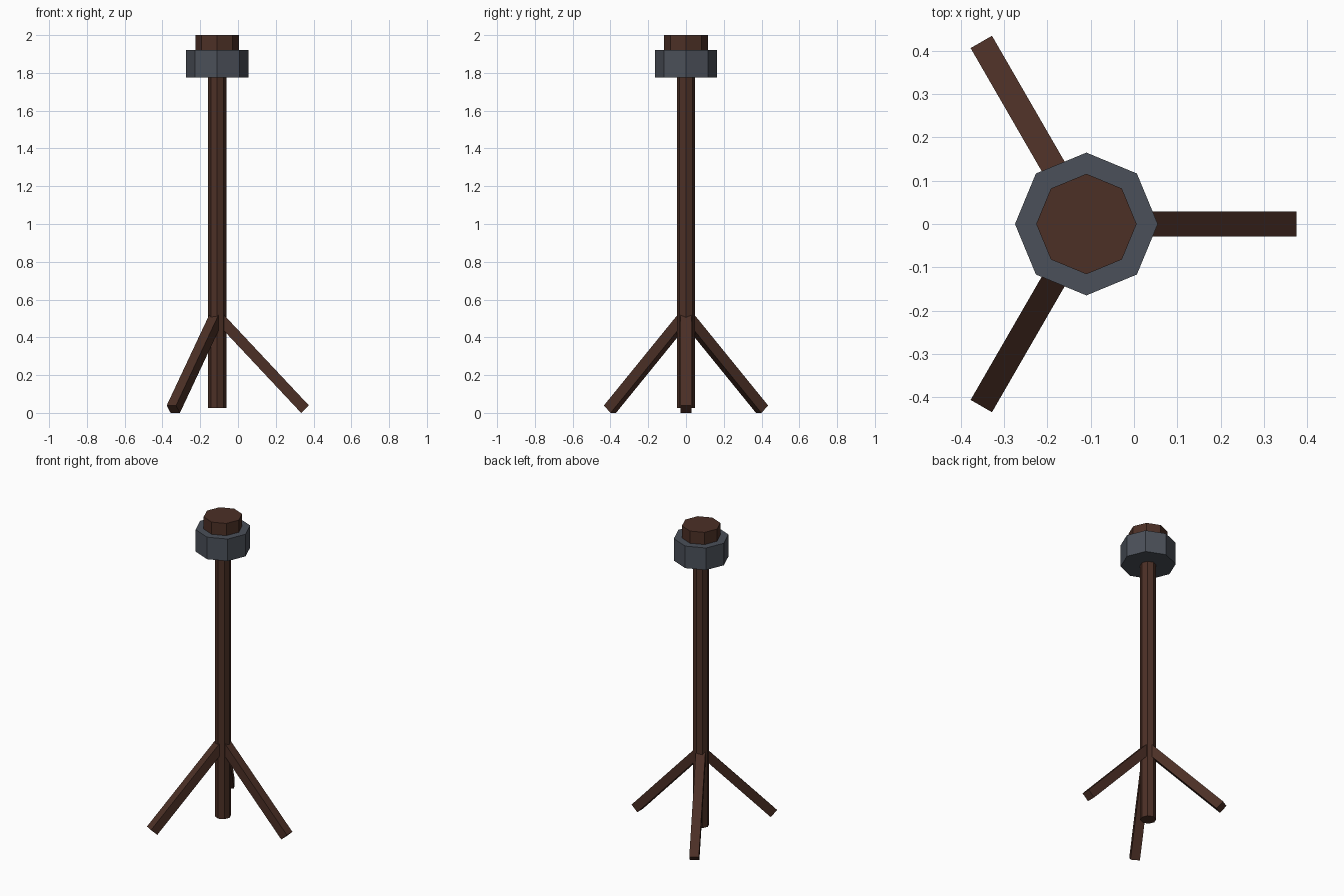
import bpy, math
from mathutils import Matrix, Vector

if "Cube" in bpy.data.objects:
    bpy.data.objects.remove(bpy.data.objects["Cube"])

CX = -0.11  # pole axis


def material(name, rgb):
    m = bpy.data.materials.new(name)
    m.diffuse_color = (*rgb, 1)
    m.use_nodes = True
    m.node_tree.nodes["Principled BSDF"].inputs["Base Color"].default_value = m.diffuse_color
    return m


wood = material("dark wood", (0.072, 0.029, 0.019))
iron = material("dark iron", (0.070, 0.080, 0.100))


def octagon(name, radius, z0, z1, mat):
    bpy.ops.mesh.primitive_cylinder_add(vertices=8, radius=radius, depth=z1 - z0,
                                        location=(CX, 0, (z0 + z1) / 2))
    ob = bpy.context.object
    ob.name = name
    ob.data.materials.append(mat)


# Pole, iron collar and wooden cap
octagon("pole", 0.048, 0.025, 1.80, wood)
octagon("collar", 0.165, 1.775, 1.92, iron)
octagon("cap", 0.116, 1.85, 2.0, wood)

# Three square legs splayed evenly around the pole
top, foot = Vector((0, 0, 0.515)), Vector((0.465, 0, 0.0195))
axis = foot - top
pitch = math.atan2(-axis.z, axis.x)
for i in range(3):
    bpy.ops.mesh.primitive_cube_add(size=1)
    leg = bpy.context.object
    leg.name = f"leg_{i + 1}"
    leg.data.materials.append(wood)
    leg.matrix_world = (Matrix.Translation((CX, 0, 0))
                        @ Matrix.Rotation(i * math.tau / 3, 4, 'Z')
                        @ Matrix.Translation((top + foot) / 2)
                        @ Matrix.Rotation(pitch, 4, 'Y')
                        @ Matrix.Diagonal((axis.length, 0.057, 0.057, 1)))
